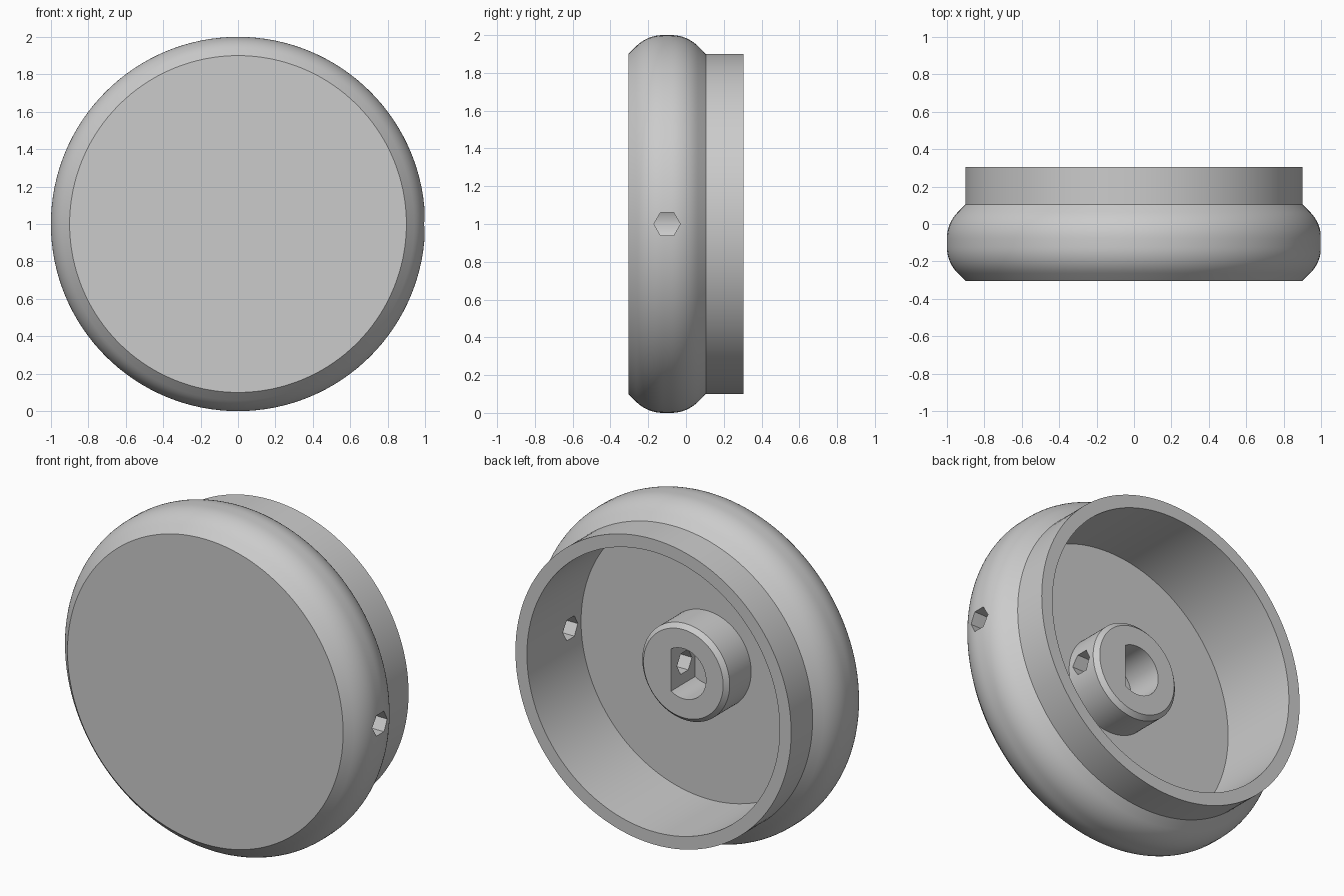
import bpy
import bmesh
from math import sin, cos, pi, radians, acos
from mathutils import Vector

cube = bpy.data.objects.get("Cube")
if cube:
    bpy.data.objects.remove(cube, do_unlink=True)

CENTRE_Z = 1.0
FRONT, SHOULDER, BACK, FLOOR = -0.305, 0.105, 0.305, -0.2

grey = bpy.data.materials.new("plain grey")
grey.use_nodes = True
grey.diffuse_color = (0.6, 0.6, 0.6, 1)
grey.node_tree.nodes["Principled BSDF"].inputs["Base Color"].default_value = (0.6, 0.6, 0.6, 1)


def add_object(name, bm):
    bmesh.ops.recalc_face_normals(bm, faces=bm.faces)
    mesh = bpy.data.meshes.new(name)
    bm.to_mesh(mesh)
    bm.free()
    obj = bpy.data.objects.new(name, mesh)
    mesh.materials.append(grey)
    bpy.context.collection.objects.link(obj)
    return obj


def lathe(name, profile, steps=128):
    """Turn a (radius, y) profile that starts and ends on the axis."""
    bm = bmesh.new()
    rings = []
    for r, y in profile:
        if r == 0:
            rings.append(None)
            continue
        rings.append([bm.verts.new((r * cos(2 * pi * i / steps), y,
                                    CENTRE_Z + r * sin(2 * pi * i / steps)))
                      for i in range(steps)])
    for a, b in zip(rings, rings[1:]):
        if a is None or b is None:
            bm.faces.new(a or b)
            continue
        for i in range(steps):
            j = (i + 1) % steps
            bm.faces.new((a[i], a[j], b[j], b[i]))
    return add_object(name, bm)


def prism(name, outline, direction):
    """Extrude a closed outline of points."""
    bm = bmesh.new()
    face = bm.faces.new([bm.verts.new(p) for p in outline])
    new = bmesh.ops.extrude_face_region(bm, geom=[face])["geom"]
    bmesh.ops.translate(bm, vec=Vector(direction),
                        verts=[v for v in new if isinstance(v, bmesh.types.BMVert)])
    obj = add_object(name, bm)
    obj.hide_render = True
    return obj


def cut(obj, cutter):
    bpy.context.view_layer.objects.active = obj
    mod = obj.modifiers.new("cut", 'BOOLEAN')
    mod.operation = 'DIFFERENCE'
    mod.solver = 'EXACT'
    mod.object = cutter
    bpy.ops.object.modifier_apply(modifier=mod.name)


# Rounded grip: a 45 degree chamfer blended into the outer band
fillet = 0.2
mid = (FRONT + SHOULDER) / 2
flat = (SHOULDER - FRONT) / 2 - 0.1 - fillet * (2 ** 0.5 - 1)
half = [(1 - fillet + fillet * cos(a), flat + fillet * sin(a))
        for a in (radians(45) * k / 8 for k in range(9))]
grip = [(r, mid - y) for r, y in reversed(half)] + [(r, mid + y) for r, y in half]

# Hollow shell: front disc, grip, rear skirt and inner cavity
shell = lathe("knob_shell",
              [(0, FRONT), (0.9, FRONT)] + grip +
              [(0.9, SHOULDER), (0.9, BACK), (0.825, BACK), (0.825, FLOOR), (0, FLOOR)])

# Shaft hub with a chamfered end
hub = lathe("shaft_hub", [(0, FLOOR - 0.01), (0.285, FLOOR - 0.01), (0.285, 0.0),
                          (0.26, 0.025), (0, 0.025)], 96)

# D-shaped shaft bore
bore_r, bore_flat = 0.148, 0.08
start = acos(bore_flat / bore_r)
arc = [start + (2 * pi - 2 * start) * k / 48 for k in range(49)]
bore = prism("bore_cutter",
             [(bore_r * cos(a), FLOOR, CENTRE_Z + bore_r * sin(a)) for a in arc],
             (0, 0.5, 0))

# Hexagonal set screw hole through the left wall and the hub
hexagon = prism("screw_cutter",
                [(0.03, mid + 0.07 * cos(k * pi / 3), CENTRE_Z + 0.07 * sin(k * pi / 3))
                 for k in range(6)], (1.2, 0, 0))

cut(hub, bore)
cut(hub, hexagon)
cut(shell, hexagon)
for cutter in (bore, hexagon):
    bpy.data.objects.remove(cutter, do_unlink=True)

# Smooth turned surfaces, crisp machined edges
bpy.ops.object.select_all(action='DESELECT')
for obj in (shell, hub):
    obj.select_set(True)
bpy.context.view_layer.objects.active = shell
bpy.ops.object.shade_smooth_by_angle(angle=radians(30))
